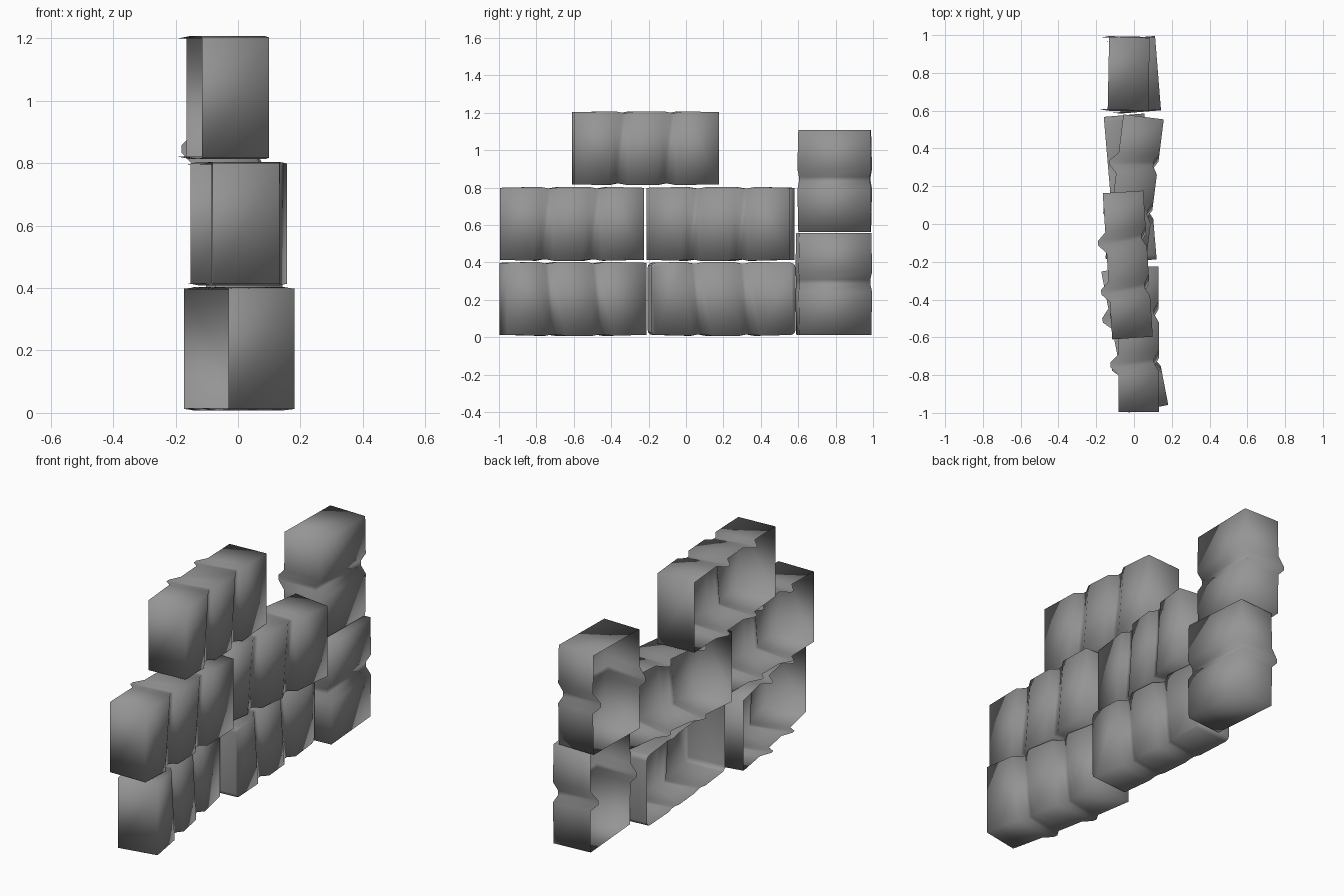
import bpy
import bmesh
from math import pi

if "Cube" in bpy.data.objects:
    bpy.data.objects.remove(bpy.data.objects["Cube"], do_unlink=True)

STONE = (0.3, 0.3, 0.3, 1)
stone = bpy.data.materials.new("grey stone")
stone.use_nodes = True
stone.diffuse_color = STONE
stone.node_tree.nodes["Principled BSDF"].inputs["Base Color"].default_value = STONE

DEPTH = 0.215   # thickness of the wall
HEIGHT = 0.395  # height of one course


def make_block(name, location, length, grooves, turn, slant=0.0, upright=False,
               flat_rim=False):
    """Thin open-backed brick; its U-shaped section is pushed back at each groove."""
    # stations along the length: position and groove strength
    stations = [(-length / 2, 0)]
    for g in grooves:
        stations += [(g - 0.055, 0), (g - 0.012, 1), (g + 0.012, 1), (g + 0.055, 0)]
    stations.append((length / 2, 0))

    bm = bmesh.new()
    rings = []
    for i, (y, push) in enumerate(stations):
        is_end = i in (0, len(stations) - 1)
        half = HEIGHT / 2 - 0.008 * push - (0.005 if is_end else 0)
        lean = 0 if is_end else slant
        back = -DEPTH / 2 - (0 if flat_rim else 0.042 * push)
        front = DEPTH / 2 - 0.025 * push
        section = [(back, 1, 0), (front, 1, lean), (front, -1, -lean), (back, -1, 0)]
        rings.append([bm.verts.new((x, y + dy, s * half)) for x, s, dy in section])

    # top, front and bottom skins, then the two end caps
    for a, b in zip(rings, rings[1:]):
        for j in range(3):
            bm.faces.new((a[j], a[j + 1], b[j + 1], b[j]))
    bm.faces.new(rings[0][::-1])
    bm.faces.new(rings[-1])

    # round the four corners of a brick with a plain rim
    if flat_rim:
        corners = [bm.edges.get(ring[k:k + 2]) for ring in (rings[0], rings[-1])
                   for k in (0, 2)]
        bmesh.ops.bevel(bm, geom=corners, offset=0.025, segments=3, profile=0.5,
                        affect='EDGES')

    for face in bm.faces:
        face.smooth = True
    mesh = bpy.data.meshes.new(name)
    bm.to_mesh(mesh)
    bm.free()
    mesh.materials.append(stone)
    obj = bpy.data.objects.new(name, mesh)
    obj.location = location
    obj.rotation_euler = (pi / 2 if upright else 0, 0, turn)
    bpy.context.collection.objects.link(obj)


# Long bricks: two courses of two, and one on top
PAIR = (-0.135, 0.125)
make_block("lower_front_brick", (0.004, -0.605, 0.205), 0.76, PAIR, 0.19, -0.02)
make_block("lower_back_brick", (-0.02, 0.19, 0.205), 0.775, PAIR, 0.085, -0.02,
           flat_rim=True)
make_block("middle_front_brick", (0.024, -0.61, 0.606), 0.77, PAIR, 0.005, 0.02)
make_block("middle_back_brick", (0.003, 0.185, 0.606), 0.77, PAIR, -0.125, 0.02)
make_block("top_brick", (-0.033, -0.217, 1.01), 0.775, PAIR, 0.065, 0.02)

# Half bricks standing on end
make_block("lower_end_brick", (0.02, 0.79, 0.285), 0.545, (0.01,), 0.08, upright=True)
make_block("upper_end_brick", (-0.028, 0.795, 0.835), 0.545, (0.01,), -0.02, upright=True)
